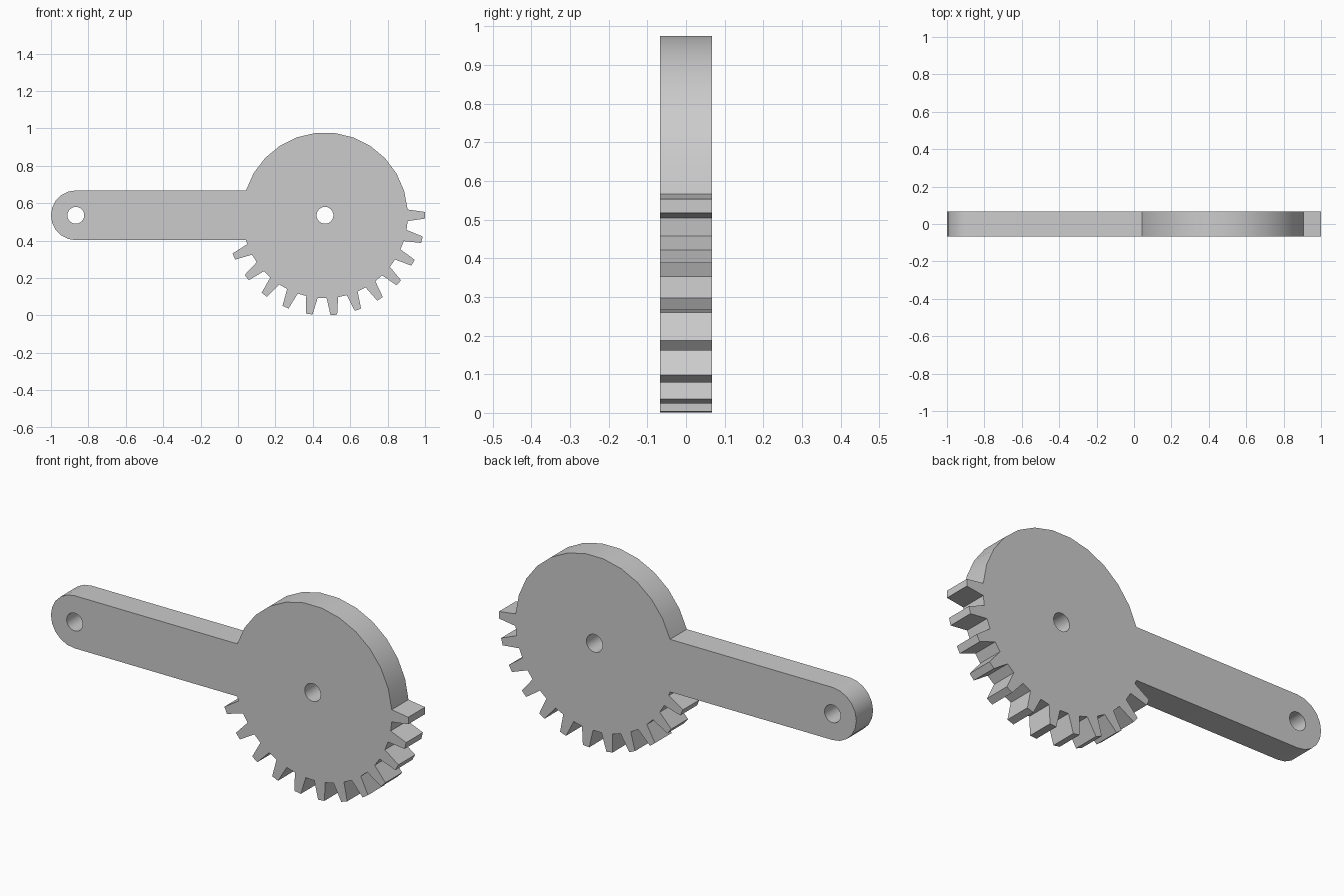
import bpy, bmesh
from math import sin, cos, radians, degrees, asin

cube = bpy.data.objects.get("Cube")
if cube:
    bpy.data.objects.remove(cube)

# Main dimensions
GEAR_X, EYE_X, AXIS_Z = 0.465, -0.867, 0.535
ROOT_R, TIP_R = 0.443, 0.535
ARM_R, HOLE_R, HALF_DEPTH = 0.133, 0.045, 0.067
TEETH, PITCH = 12, 14.15
ROOT_HALF, TIP_HALF = 4.0, 1.9


def polar(cx, r, deg):
    return (cx + r * cos(radians(deg)), AXIS_Z + r * sin(radians(deg)))


def arc(cx, r, start, end, steps):
    return [polar(cx, r, start + (end - start) * i / steps) for i in range(steps + 1)]


# Outline, counter-clockwise: plain upper rim, rounded arm, toothed lower rim
join = degrees(asin(ARM_R / ROOT_R))
outline = arc(GEAR_X, ROOT_R, ROOT_HALF, 180 - join, 12)
outline += arc(EYE_X, ARM_R, 90, 270, 10)
outline.append(polar(GEAR_X, ROOT_R, 180 + join))
for i in reversed(range(TEETH)):
    mid = -i * PITCH
    outline += [polar(GEAR_X, ROOT_R, mid - ROOT_HALF),
                polar(GEAR_X, TIP_R, mid - TIP_HALF),
                polar(GEAR_X, TIP_R, mid + TIP_HALF)]
    if i:
        outline.append(polar(GEAR_X, ROOT_R, mid + ROOT_HALF))
# The last tooth runs through the arm's side of the rim first
start = outline.index(polar(GEAR_X, ROOT_R, 180 + join)) + 1
teeth = []
for i in reversed(range(TEETH)):
    mid = -i * PITCH
    teeth += [polar(GEAR_X, ROOT_R, mid - ROOT_HALF), polar(GEAR_X, TIP_R, mid - TIP_HALF),
              polar(GEAR_X, TIP_R, mid + TIP_HALF)]
    if i:
        teeth.append(polar(GEAR_X, ROOT_R, mid + ROOT_HALF))
outline = outline[:start] + teeth

holes = [arc(x, HOLE_R, 0, 345, 23) for x in (EYE_X, GEAR_X)]

# Fill the profile around the holes and extrude it
bm = bmesh.new()
edges = []
for loop in [outline] + holes:
    verts = [bm.verts.new((x, -HALF_DEPTH, z)) for x, z in loop]
    edges += [bm.edges.new((verts[i - 1], verts[i])) for i in range(len(verts))]
bmesh.ops.triangle_fill(bm, edges=edges, use_beauty=True)
result = bmesh.ops.extrude_face_region(bm, geom=bm.faces[:], use_keep_orig=True)
moved = [g for g in result["geom"] if isinstance(g, bmesh.types.BMVert)]
bmesh.ops.translate(bm, verts=moved, vec=(0, 2 * HALF_DEPTH, 0))
bmesh.ops.recalc_face_normals(bm, faces=bm.faces[:])
mesh = bpy.data.meshes.new("gear_lever")
bm.to_mesh(mesh)
bm.free()
lever = bpy.data.objects.new("gear_lever", mesh)
bpy.context.collection.objects.link(lever)

# Plain grey metal
grey = bpy.data.materials.new("light_grey")
grey.use_nodes = True
grey.diffuse_color = (0.6, 0.6, 0.6, 1)
grey.node_tree.nodes["Principled BSDF"].inputs["Base Color"].default_value = (0.6, 0.6, 0.6, 1)
mesh.materials.append(grey)

# Smooth rims with sharp corners
bpy.ops.object.select_all(action="DESELECT")
lever.select_set(True)
bpy.context.view_layer.objects.active = lever
bpy.ops.object.shade_smooth_by_angle(angle=radians(30))
